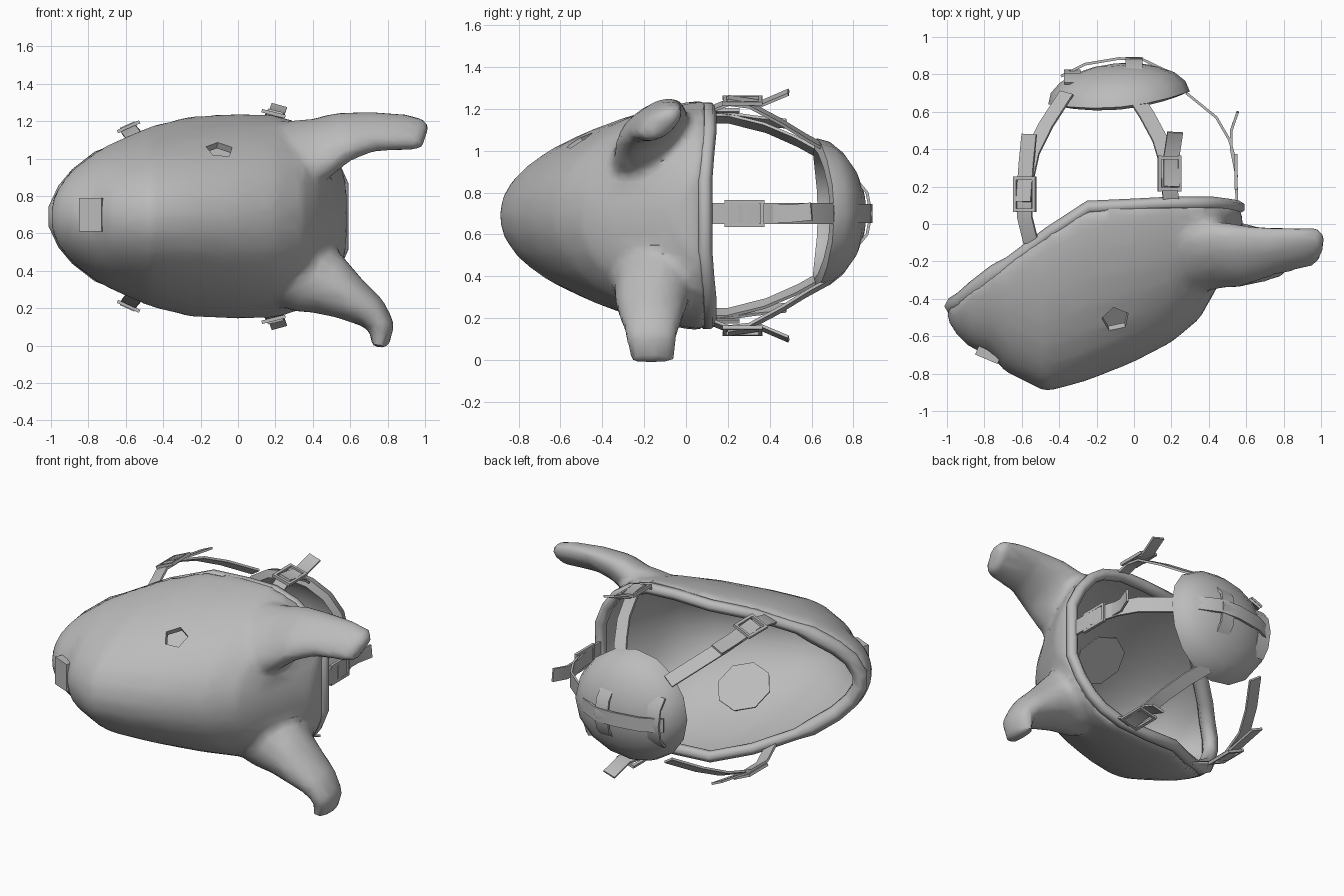
import bpy, bmesh, math
from mathutils import Vector, Matrix

cube = bpy.data.objects.get("Cube")
if cube:
    bpy.data.objects.remove(cube)

grey = bpy.data.materials.new("plain grey")
grey.use_nodes = True
grey.diffuse_color = (0.5, 0.5, 0.5, 1)
grey.node_tree.nodes["Principled BSDF"].inputs["Base Color"].default_value = (0.5, 0.5, 0.5, 1)

MID = 0.69  # height of the mirror plane


def finish(name, bm):
    bmesh.ops.recalc_face_normals(bm, faces=bm.faces)
    mesh = bpy.data.meshes.new(name)
    bm.to_mesh(mesh)
    bm.free()
    ob = bpy.data.objects.new(name, mesh)
    bpy.context.collection.objects.link(ob)
    mesh.materials.append(grey)
    return ob


def activate(ob):
    bpy.ops.object.select_all(action='DESELECT')
    ob.select_set(True)
    bpy.context.view_layer.objects.active = ob


def smooth(ob, angle=45):
    activate(ob)
    bpy.ops.object.shade_smooth_by_angle(angle=math.radians(angle))


def modify(ob, kind, **settings):
    mod = ob.modifiers.new(kind.lower(), kind)
    for key, value in settings.items():
        setattr(mod, key, value)
    activate(ob)
    bpy.ops.object.modifier_apply(modifier=mod.name)


def boolean(ob, cutter, op):
    modify(ob, 'BOOLEAN', operation=op, object=cutter, solver='EXACT')
    bpy.data.objects.remove(cutter)


def loft(name, rings):
    """Skin closed rings of equal length and cap both ends."""
    bm = bmesh.new()
    vs = [[bm.verts.new(p) for p in ring] for ring in rings]
    n = len(vs[0])
    for a, b in zip(vs, vs[1:]):
        for i in range(n):
            j = (i + 1) % n
            bm.faces.new((a[i], a[j], b[j], b[i]))
    bm.faces.new(vs[0])
    bm.faces.new(vs[-1])
    return finish(name, bm)


# stations along the face: x, rim y, front y, half height
STATIONS = [(-1.0, -0.45, -0.51, 0.08), (-0.95, -0.42, -0.59, 0.18), (-0.88, -0.36, -0.66, 0.26),
            (-0.76, -0.27, -0.71, 0.35), (-0.69, -0.22, -0.79, 0.39), (-0.47, -0.06, -0.90, 0.485),
            (-0.25, 0.08, -0.84, 0.54), (0.0, 0.09, -0.74, 0.55), (0.2, 0.10, -0.635, 0.545),
            (0.35, 0.10, -0.51, 0.50), (0.44, 0.10, -0.35, 0.44), (0.52, 0.09, -0.18, 0.34),
            (0.58, 0.08, -0.05, 0.21)]


def hull(name, inset=0.0, back=0.0, n=18):
    rings = []
    for x, yr, yf, h in STATIONS:
        h = max(h - inset, 0.03)
        yf = min(yf + inset * 1.2, yr - 0.02)
        ring = [(x * (1 - inset * 0.6), yr - (yr - yf) * abs(math.sin(math.pi * i / n)) ** 1.28,
                 MID + h * math.cos(math.pi * i / n)) for i in range(n + 1)]
        if back:
            ring += [(ring[0][0], yr + back, MID - h), (ring[0][0], yr + back, MID + h)]
        rings.append(ring)
    return loft(name, rings)


def horn(name, path, lean=0.0, sides=12):
    """Path rows: x, y, z, half thickness, half depth; 'lean' slants the oval section."""
    rings = []
    pts = [Vector(p[:3]) for p in path]
    for i, row in enumerate(path):
        t = pts[min(i + 1, len(pts) - 1)] - pts[max(i - 1, 0)]
        side = Vector((-t.z, 0, t.x)).normalized()
        rings.append([pts[i] + side * row[3] * math.cos(a) + Vector((0, row[4] * math.sin(a + lean), 0))
                      for a in (2 * math.pi * k / sides for k in range(sides))])
    return loft(name, rings)


# mask shell: outer hull blended into two horns, hollowed, with eye holes
mask = hull("mask_shell")
boolean(mask, horn("upper_horn", [
    (0.12, -0.22, 0.98, 0.14, 0.16), (0.32, -0.18, 1.03, 0.18, 0.19), (0.45, -0.165, 1.06, 0.165, 0.18),
    (0.57, -0.165, 1.12, 0.135, 0.17), (0.72, -0.15, 1.145, 0.11, 0.135), (0.89, -0.13, 1.14, 0.1, 0.115),
    (0.97, -0.12, 1.13, 0.09, 0.105), (1.005, -0.12, 1.12, 0.07, 0.075)], 0.6), 'UNION')
boolean(mask, horn("lower_horn", [
    (0.15, -0.2, 0.42, 0.15, 0.17), (0.35, -0.16, 0.37, 0.2, 0.19), (0.48, -0.16, 0.33, 0.175, 0.185),
    (0.6, -0.165, 0.25, 0.125, 0.17), (0.71, -0.165, 0.18, 0.095, 0.145), (0.775, -0.165, 0.1, 0.068, 0.125),
    (0.755, -0.165, -0.01, 0.05, 0.11)]), 'UNION')
modify(mask, 'REMESH', mode='VOXEL', voxel_size=0.028)
modify(mask, 'SMOOTH', factor=0.5, iterations=6)
modify(mask, 'DECIMATE', ratio=0.15)
boolean(mask, hull("cavity", 0.04, 0.3), 'DIFFERENCE')
for s in (1, -1):
    aim = Vector((0.1, -0.6, 0.8 * s)).to_track_quat('Z', 'Y').to_matrix().to_4x4()
    eye = Matrix.Translation((-0.1, -0.5, MID + 0.345 * s)) @ aim
    bm = bmesh.new()
    bmesh.ops.create_cone(bm, segments=5, radius1=0.075, radius2=0.075, depth=0.3, cap_ends=True)
    bm.transform(eye)
    boolean(mask, finish("eye_cutter", bm), 'DIFFERENCE')
    # thin lining behind each eye hole
    bm = bmesh.new()
    bmesh.ops.create_cone(bm, segments=8, radius1=0.17, radius2=0.17, depth=0.008, cap_ends=True)
    bm.transform(eye @ Matrix.Translation((0, 0, -0.08)))
    finish("eye_lining", bm)
smooth(mask, 40)

# padded rim just inside the edge of the opening, thicker at the muzzle
rim_pts = [(x * 0.965, yr + 0.01, MID + h - 0.04, 1.4 if x < -0.7 else 1) for x, yr, _, h in STATIONS]
rim_pts += [(x, y, 2 * MID - z, r) for x, y, z, r in reversed(rim_pts)]
curve = bpy.data.curves.new("rim", 'CURVE')
curve.dimensions = '3D'
curve.bevel_depth, curve.bevel_resolution = 0.036, 1
spline = curve.splines.new('POLY')
spline.points.add(len(rim_pts) - 1)
for p, (x, y, z, r) in zip(spline.points, rim_pts):
    p.co = (x, y, z, 1)
    p.radius = r
spline.use_cyclic_u = True
curve.materials.append(grey)
bpy.context.collection.objects.link(bpy.data.objects.new("rim", curve))

# small tooth block at the muzzle
bm = bmesh.new()
bmesh.ops.create_cube(bm, size=1)
bm.transform(Matrix.Translation((-0.78, -0.70, MID + 0.01)) @ Matrix.Rotation(-0.4, 4, 'Z')
             @ Matrix.Diagonal((0.13, 0.05, 0.18, 1)))
finish("tooth", bm)

# domed pad behind the head
bm = bmesh.new()
bmesh.ops.create_uvsphere(bm, u_segments=16, v_segments=10, radius=1)
bm.transform(Matrix.Rotation(-math.pi / 2, 4, 'X'))
bmesh.ops.delete(bm, geom=[v for v in bm.verts if v.co.y < -0.01], context='VERTS')
for v in bm.verts:
    v.co.y = v.co.y * 0.185 - 0.05 * v.co.z ** 2
    v.co.x *= 0.38
    v.co.z *= 0.36
bm.transform(Matrix.Translation((-0.08, 0.675, 0.7)) @ Matrix.Rotation(0.09, 4, 'Z'))
pad = finish("back_pad", bm)
modify(pad, 'SOLIDIFY', thickness=0.05, offset=-1)
smooth(pad)


def ribbon(name, path, width, across, thick=0.014):
    """Flat strap along a path; its width runs along 'across'."""
    pts = [Vector(p) for p in path]
    rings = []
    for i, p in enumerate(pts):
        t = (pts[min(i + 1, len(pts) - 1)] - pts[max(i - 1, 0)]).normalized()
        w = Vector(across)
        w = (w - t * w.dot(t)).normalized()
        n = t.cross(w) * thick / 2
        w = w * width / 2
        rings.append([p + w + n, p - w + n, p - w - n, p + w - n])
    smooth(loft(name, rings), 35)


def buckle(name, center, along, across):
    """Rectangular frame around a strap."""
    x = Vector(along).normalized()
    y = Vector(across).normalized()
    z = x.cross(y)
    for tag, a, b, reach, off in (("long", x, y, 0.095, 0.056), ("short", y, x, 0.06, 0.085)):
        for s in (1, -1):
            c = Vector(center) + b * s * off
            ribbon(f"{name}_{tag}_bar", [c - a * reach, c + a * reach], 0.018, z, 0.018)


# four corner straps, mirrored above and below, with buckles and loose ends
for s, tag in ((1, "upper"), (-1, "lower")):
    def at(pts):
        return [(x, y, MID + s * z) for x, y, z in pts]
    tilt = (1, 0, 0.45 * s)
    ribbon(f"{tag}_muzzle_strap", at([(-0.55, -0.1, 0.42), (-0.585, 0.04, 0.465), (-0.585, 0.2, 0.465),
                                      (-0.545, 0.38, 0.42), (-0.47, 0.53, 0.355), (-0.36, 0.7, 0.26)]), 0.085, tilt)
    ribbon(f"{tag}_muzzle_strap_end", at([(-0.59, 0.12, 0.485), (-0.575, 0.33, 0.455),
                                          (-0.56, 0.48, 0.44)]), 0.085, tilt)
    buckle(f"{tag}_muzzle_buckle", (-0.585, 0.16, MID + s * 0.48), (0, 1, 0), tilt)
    tilt = (1, 0, -0.25 * s)
    ribbon(f"{tag}_brow_strap", at([(0.2, 0.1, 0.5), (0.19, 0.2, 0.54), (0.185, 0.3, 0.53),
                                    (0.14, 0.45, 0.45), (0.07, 0.58, 0.37), (0.0, 0.69, 0.31)]), 0.085, tilt)
    ribbon(f"{tag}_brow_strap_end", at([(0.2, 0.2, 0.56), (0.2, 0.36, 0.535), (0.22, 0.49, 0.59)]), 0.085, tilt)
    buckle(f"{tag}_brow_buckle", (0.19, 0.27, MID + s * 0.55), (0, 1, 0), tilt)

# side strap on the horn end
UP = (0, 0, 1)
ribbon("side_strap", [(0.55, 0.08, 0.7), (0.545, 0.33, 0.7), (0.51, 0.45, 0.7), (0.44, 0.57, 0.7),
                      (0.28, 0.7, 0.7)], 0.1, UP)
ribbon("side_strap_end", [(0.55, 0.25, 0.7), (0.52, 0.4, 0.7), (0.52, 0.5, 0.7), (0.555, 0.6, 0.71)], 0.085, UP)
buckle("side_buckle", (0.545, 0.28, 0.7), (0, 1, 0), UP)

# harness band and short loops on the back of the pad
ribbon("pad_band", [(0.22, 0.78, 0.7), (0.17, 0.82, 0.7), (0.05, 0.878, 0.7), (-0.08, 0.885, 0.7),
                    (-0.26, 0.855, 0.7), (-0.39, 0.79, 0.7)], 0.09, UP)
for x, y in ((0.0, 0.885), (-0.33, 0.82)):
    ribbon("pad_loop", [(x, y - 0.07, 0.86), (x, y - 0.02, 0.8), (x, y, 0.7),
                        (x, y - 0.02, 0.6), (x, y - 0.07, 0.54)], 0.09, (1, 0, 0))
